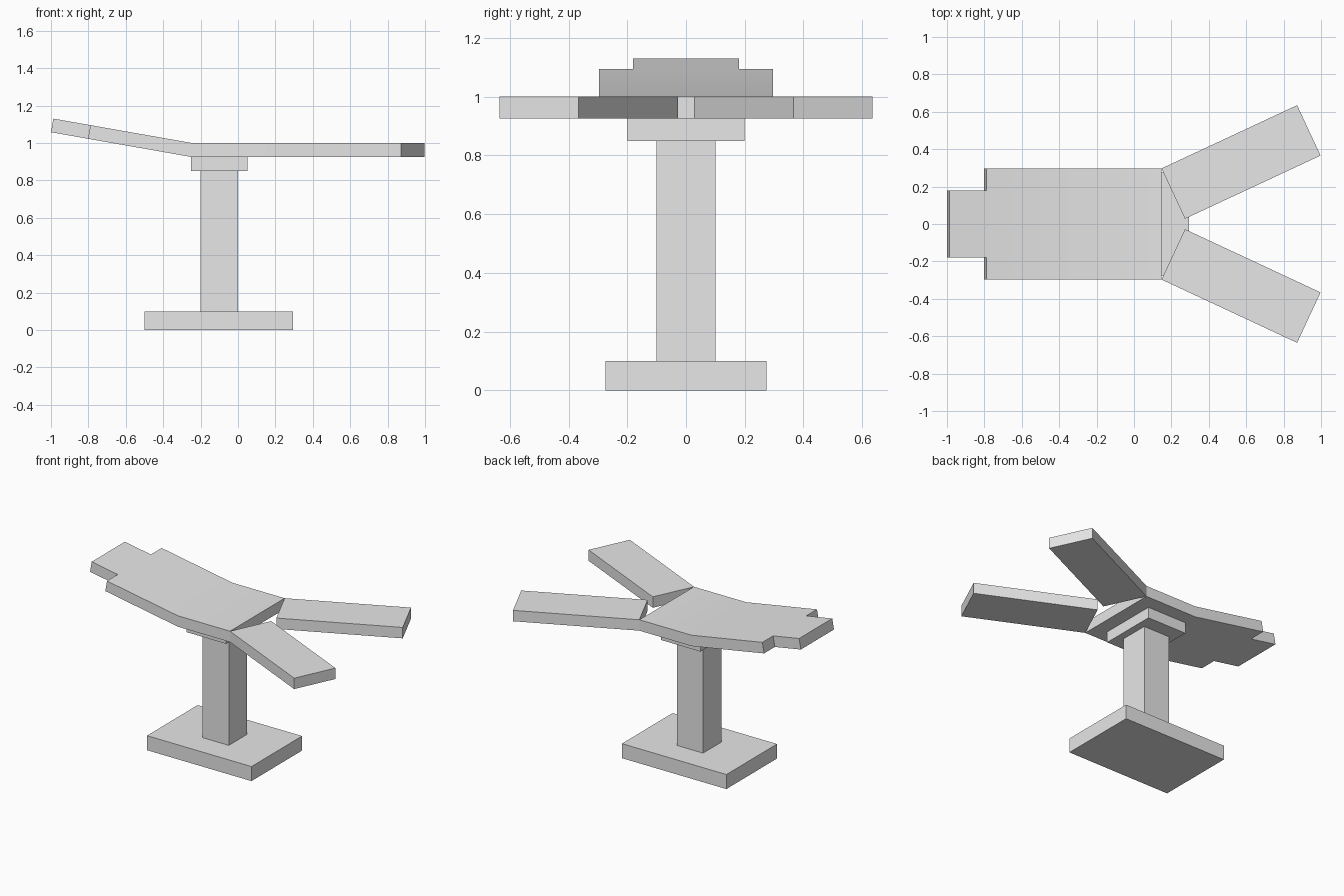
import bpy, bmesh, math
from mathutils import Vector

cube = bpy.data.objects.get("Cube")
if cube:
    bpy.data.objects.remove(cube, do_unlink=True)

grey = bpy.data.materials.new("plain_grey")
grey.use_nodes = True
colour = (0.8, 0.8, 0.8, 1)
grey.diffuse_color = colour
grey.node_tree.nodes["Principled BSDF"].inputs["Base Color"].default_value = colour

UNDERSIDE, TOP = 0.925, 1.0


def finish(name, bm):
    bmesh.ops.recalc_face_normals(bm, faces=bm.faces[:])
    mesh = bpy.data.meshes.new(name)
    bm.to_mesh(mesh)
    bm.free()
    mesh.materials.append(grey)
    obj = bpy.data.objects.new(name, mesh)
    bpy.context.collection.objects.link(obj)
    bpy.ops.object.select_all(action='DESELECT')
    obj.select_set(True)
    bpy.context.view_layer.objects.active = obj
    bpy.ops.object.shade_smooth_by_angle(angle=math.radians(30))
    return obj


def slab(name, outline, z0, z1):
    """Extrude a flat xy outline from z0 to z1."""
    bm = bmesh.new()
    face = bm.faces.new([bm.verts.new((x, y, z0)) for x, y in outline])
    grown = bmesh.ops.extrude_face_region(bm, geom=[face])
    for v in grown["geom"]:
        if isinstance(v, bmesh.types.BMVert):
            v.co.z = z1
    return finish(name, bm)


def box(name, x0, x1, half_y, z0, z1):
    return slab(name, [(x0, -half_y), (x1, -half_y), (x1, half_y), (x0, half_y)], z0, z1)


# Pedestal
box("base_plate", -0.5, 0.295, 0.275, 0, 0.1)
box("column", -0.2, 0, 0.1, 0.1, 0.85)
box("support_plate", -0.25, 0.05, 0.2, 0.85, UNDERSIDE)

# Table top: stepped outline, with the head end bent upward
HINGE, SEAT_END = -0.25, 0.147
half = [(SEAT_END, 0.297), (HINGE, 0.297), (-0.802, 0.297), (-0.802, 0.18), (-1.0, 0.18)]
table = slab("table_top", half + [(x, -y) for x, y in reversed(half)], UNDERSIDE, TOP)
bm = bmesh.new()
bm.from_mesh(table.data)
bend = math.radians(10)
bm.verts.ensure_lookup_table()
hinge_verts = [v for v in bm.verts if abs(v.co.x - HINGE) < 1e-4]
for z in (UNDERSIDE, TOP):
    # Crease the broad faces along the hinge
    pair = [v for v in hinge_verts if abs(v.co.z - z) < 1e-4]
    bmesh.ops.connect_vert_pair(bm, verts=pair)
for v in bm.verts:
    if v.co.x < HINGE - 1e-4:
        v.co.z += (HINGE - v.co.x) * math.tan(bend)
        if v.co.z - (HINGE - v.co.x) * math.tan(bend) > TOP - 0.01:
            # Keep the end faces square to the slope
            v.co.x += 0.013
            v.co.z -= 0.013 * math.tan(bend)
bm.to_mesh(table.data)
bm.free()

# Splayed leg rests
splay = math.radians(25)
along = Vector((math.cos(splay), math.sin(splay)))
across = Vector((math.sin(splay), -math.cos(splay)))
corner = Vector((SEAT_END, 0.297))
rest = [corner, corner + along * 0.8, corner + along * 0.8 + across * 0.297, corner + across * 0.297]
for side, sign in (("left", 1), ("right", -1)):
    slab(side + "_leg_rest" if sign < 0 else "left_leg_rest",
         [(p.x, p.y * sign) for p in rest], UNDERSIDE, TOP)
